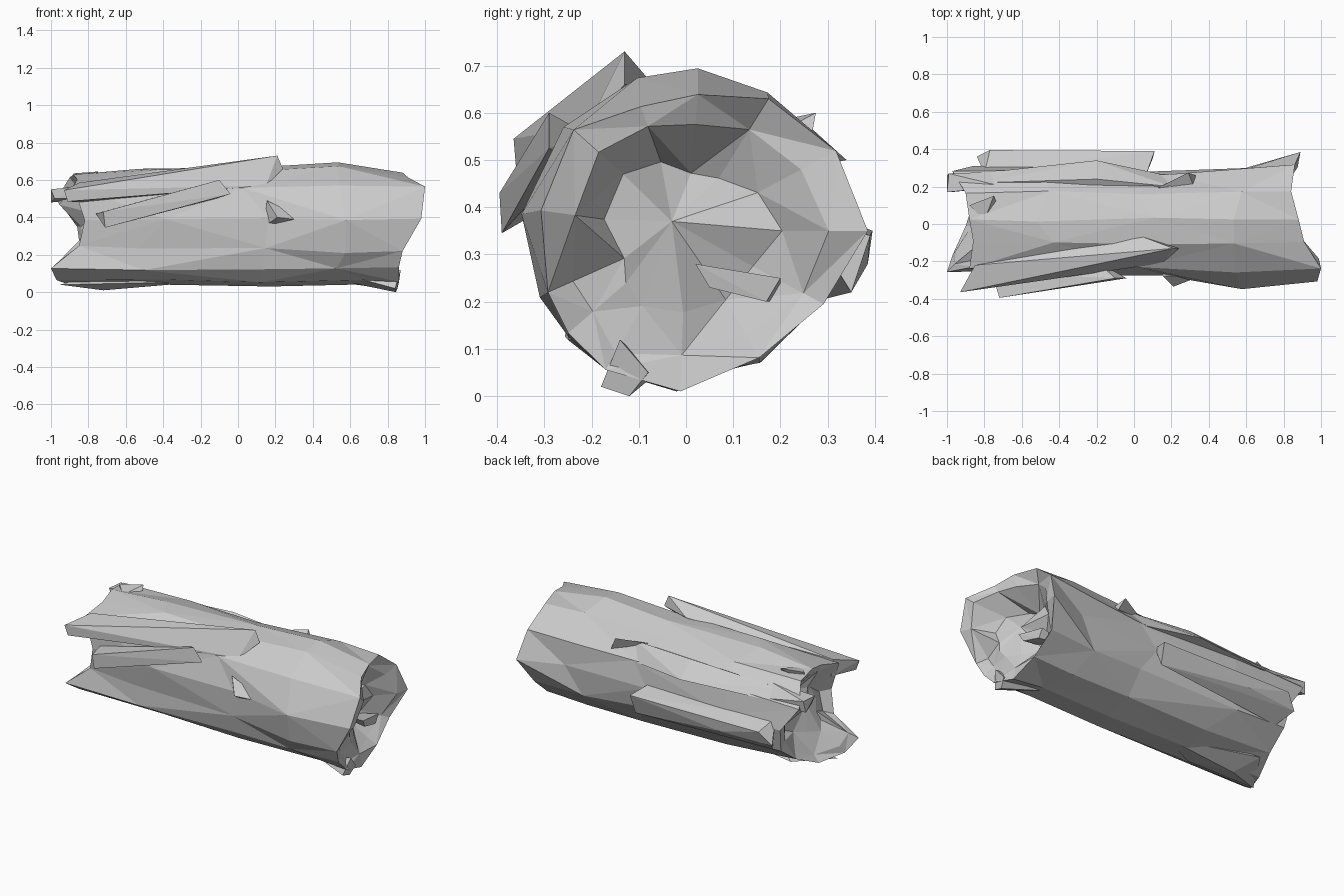
import bpy, bmesh, random
from math import sin, cos, radians

random.seed(4)
CZ = 0.35
ANG = [0, 28, 58, 85, 110, 138, 172, 204, 221, 240, 268, 300, 332]
N = len(ANG)

# Radius of the trunk at each angle, one row per cross-section
R_LEFT = [.31, .32, .31, .28, .27, .32, .25, .25, .34, .33, .31, .28, .31]
R_MID = {-.45: [.31, .33, .32, .31, .32, .32, .28, .27, .34, .33, .31, .31, .31],
         .10: [.28, .30, .31, .32, .32, .31, .28, .29, .33, .34, .32, .32, .29],
         .60: [.30, .33, .34, .345, .34, .34, .35, .34, .335, .33, .31, .32, .32]}
R_RIGHT = [.385, .36, .33, .29, .28, .32, .31, .32, .33, .34, .34, .31, .33]
# Jagged end positions at each angle
X_LEFT = [-.86, -.97, -.90, -.88, -.86, -.88, -.82, -.85, -1.0, -.97, -.90, -.85, -.84]
X_RIGHT = [.89, .86, .84, .88, .91, 1.0, .98, .88, .86, .86, .85, .84, .83]
# Depth of the broken heartwood inside each end
IN_LEFT = [-.78, -.76, -.74, -.76, -.80, -.78, -.80, -.82, -.84, -.86, -.82, -.78, -.76]
IN_RIGHT = [.78, .76, .70, .68, .70, .80, .84, .85, .85, .84, .80, .72, .74]


def finish(name, bm):
    bmesh.ops.recalc_face_normals(bm, faces=bm.faces)
    me = bpy.data.meshes.new(name)
    bm.to_mesh(me)
    bm.free()
    ob = bpy.data.objects.new(name, me)
    bpy.context.collection.objects.link(ob)


def ring(bm, xs, rs, jitter=0.0):
    out = []
    for a, x, r in zip(ANG, xs, rs):
        t = radians(a + random.uniform(-jitter, jitter) * 30)
        out.append(bm.verts.new((x + random.uniform(-jitter, jitter), r * cos(t), CZ + r * sin(t))))
    return out


def hollow(bm, xs, rs, deep, s):
    lip = ring(bm, [x - s * random.uniform(.01, .05) for x in xs],
               [r * random.uniform(.76, .88) for r in rs])
    core = ring(bm, deep, [r * random.uniform(.38, .58) for r in rs])
    return lip, core


# Trunk: lofted rings, with hollowed splintered ends
bm = bmesh.new()
lip_l, core_l = hollow(bm, X_LEFT, R_LEFT, IN_LEFT, -1)
lip_r, core_r = hollow(bm, X_RIGHT, R_RIGHT, IN_RIGHT, 1)
rings = [core_l, lip_l, ring(bm, X_LEFT, R_LEFT)]
rings += [ring(bm, [x] * N, rs, .09) for x, rs in R_MID.items()]
rings += [ring(bm, X_RIGHT, R_RIGHT), lip_r, core_r]
for k, (a, b) in enumerate(zip(rings, rings[1:])):
    for i in range(N):
        j = (i + 1) % N
        if (i + k) % 2:
            tris = ((a[i], a[j], b[j]), (a[i], b[j], b[i]))
        else:
            tris = ((a[i], a[j], b[i]), (a[j], b[j], b[i]))
        for t in tris:
            bm.faces.new(t)
for core, x in ((core_l, -.80), (core_r, .78)):
    c = bm.verts.new((x, -.03, CZ + .02))
    for i in range(N):
        bm.faces.new((core[i], core[(i + 1) % N], c))
finish("trunk", bm)


# Splinters and bark slabs: faceted hulls
def splinter(name, pts):
    bm = bmesh.new()
    vs = [bm.verts.new(p) for p in pts]
    res = bmesh.ops.convex_hull(bm, input=vs)
    junk = [g for g in res["geom_interior"] + res["geom_unused"] if isinstance(g, bmesh.types.BMVert)]
    bmesh.ops.delete(bm, geom=list(set(junk)), context='VERTS')
    finish(name, bm)


splinter("upper_front_slab", [(-.93, -.365, .545), (-.91, -.36, .485), (-.85, -.22, .585), (-.84, -.22, .48),
                              (.21, -.13, .73), (.24, -.13, .66), (.15, -.21, .57), (.05, -.07, .66)])
splinter("lower_front_slab", [(-.72, -.395, .43), (-.71, -.39, .345), (-.76, -.26, .42), (-.10, -.29, .60),
                              (-.04, -.29, .525), (-.12, -.25, .50), (-.20, -.2, .55)])
splinter("front_knot", [(.14, -.24, .35), (.155, -.28, .49), (.21, -.335, .40), (.38, -.27, .38), (.2, -.22, .33)])
splinter("back_slab", [(-.77, .395, .35), (-.84, .36, .27), (-.80, .27, .40), (-.78, .27, .2), (.11, .39, .34),
                       (.10, .35, .22), (.06, .25, .38), (-.5, .385, .28)])
splinter("upper_back_slab", [(-.2, .34, .5), (-.2, .24, .59), (.27, .24, .48), (.2, .2, .58), (-.85, .27, .5),
                             (-.83, .22, .56)])
splinter("upper_back_knot", [(.29, .275, .60), (.32, .2, .56), (.21, .2, .55), (.33, .26, .52), (.1, .18, .58)])
splinter("left_back_prong", [(-1, .17, .55), (-1, .26, .48), (-.99, .27, .55), (-.98, .17, .5), (-.7, .28, .5),
                             (-.7, .2, .58), (-.75, .2, .5)])
splinter("left_top_chip", [(-.88, .1, .635), (-.75, .15, .645), (-.80, .02, .62), (-.72, .08, .58), (-.86, .08, .57)])
splinter("right_foot_chip", [(.845, -.12, 0), (.84, -.18, .02), (.87, -.14, .12), (.86, -.08, .05), (.58, -.14, .09),
                             (.6, -.06, .05)])
splinter("left_foot_chip", [(-.72, -.02, .01), (-.95, -.12, .04), (-.8, .12, .07), (-.25, -.02, .05), (-.5, -.14, .05),
                            (-.6, 0, .15)])
# Broken heartwood ledge inside the right end
splinter("right_heartwood", [(.84, .02, .28), (.82, .2, .25), (.83, .05, .23), (.82, .17, .2), (.6, .05, .26),
                             (.6, .2, .2)])
